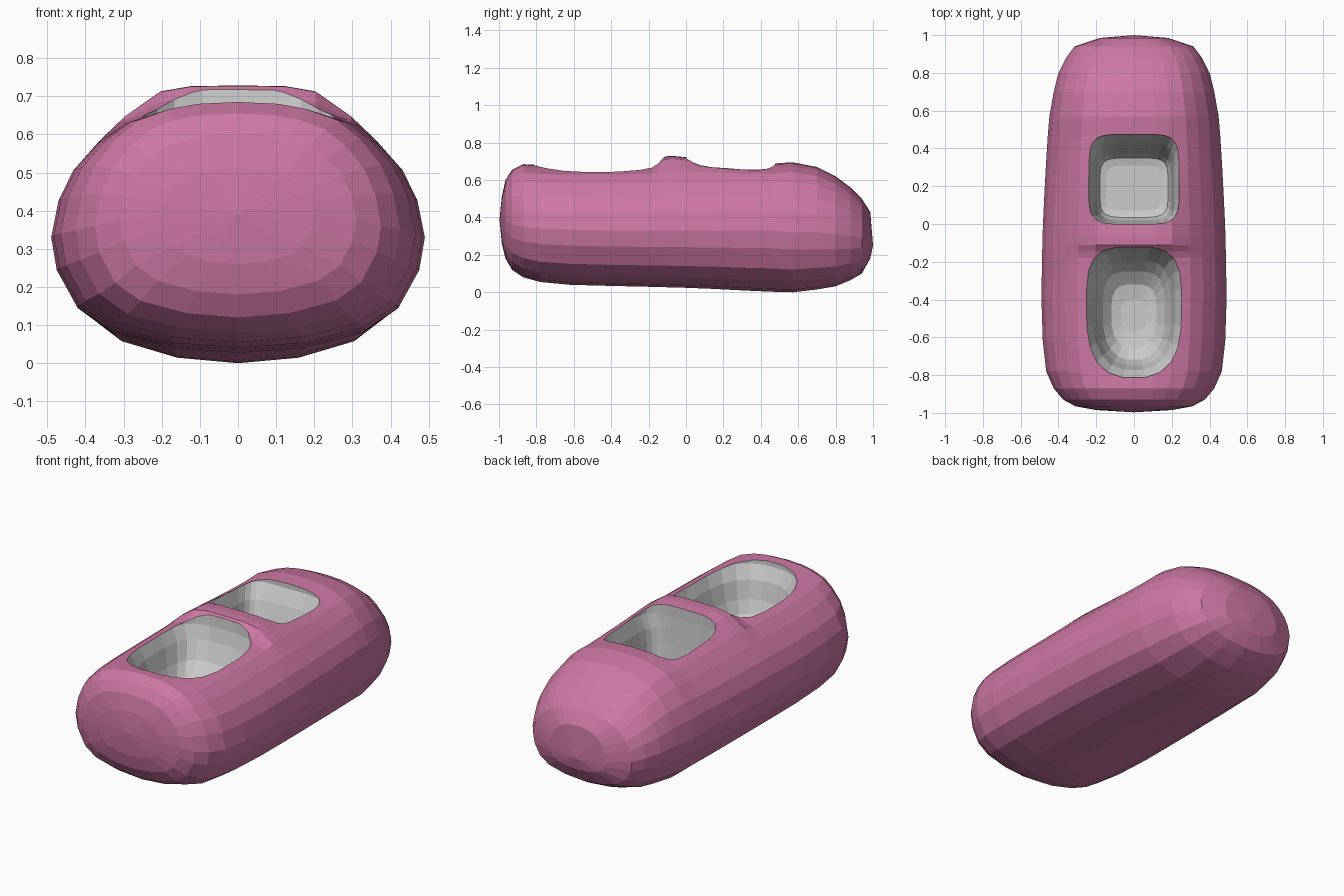
import bpy, bmesh, math

if "Cube" in bpy.data.objects:
    bpy.data.objects.remove(bpy.data.objects["Cube"])


def material(name, rgb):
    m = bpy.data.materials.new(name)
    m.diffuse_color = (*rgb, 1)
    m.use_nodes = True
    m.node_tree.nodes["Principled BSDF"].inputs["Base Color"].default_value = m.diffuse_color
    return m


pink = material("pink shell", (0.61, 0.185, 0.375))
grey = material("grey lining", (0.8, 0.8, 0.8))


def loft(name, rings, mat_index, start=None, end=None):
    """Skin closed rings; ends are fans to a pole, or flat faces."""
    bm = bmesh.new()
    loops = [[bm.verts.new(p) for p in r] for r in rings]
    n = len(loops[0])
    for a, b in zip(loops, loops[1:]):
        for i in range(n):
            bm.faces.new((a[i], a[(i + 1) % n], b[(i + 1) % n], b[i]))
    for loop, pole in ((loops[0], start), (loops[-1], end)):
        if pole:
            v = bm.verts.new(pole)
            for i in range(n):
                bm.faces.new((loop[i], loop[(i + 1) % n], v))
        else:
            bm.faces.new(loop)
    bmesh.ops.recalc_face_normals(bm, faces=bm.faces)
    for f in bm.faces:
        f.material_index = mat_index
    me = bpy.data.meshes.new(name)
    bm.to_mesh(me)
    bm.free()
    me.materials.append(pink)
    me.materials.append(grey)
    ob = bpy.data.objects.new(name, me)
    bpy.context.collection.objects.link(ob)
    return ob


# Half cross-section of the shell, bottom to top: (x, z), -1..1
half = [(0, -1), (.355, -.955), (.68, -.82), (.86, -.62), (.97, -.29), (1, 0),
        (.96, .28), (.88, .51), (.745, .72), (.61, .86), (.42, .945), (.25, .985), (0, 1)]
profile = half + [(-x, z) for x, z in half[-2:0:-1]]

# Stations along the shell: y, half width, bottom, middle, top, raised lip
stations = [
    (-.985, .20, .26, .39, .51, 0), (-.965, .31, .18, .38, .60, 0),
    (-.93, .375, .12, .36, .655, 0), (-.87, .425, .08, .35, .685, 0),
    (-.78, .465, .055, .34, .68, 0), (-.62, .483, .04, .335, .677, 0),
    (-.40, .49, .034, .33, .677, 0), (-.18, .487, .029, .33, .682, .006),
    (-.145, .486, .028, .33, .684, .018), (-.11, .485, .027, .33, .685, .042),
    (-.06, .484, .026, .33, .685, .043), (0, .482, .024, .33, .684, .038),
    (.15, .475, .018, .33, .682, .024), (.30, .467, .010, .33, .680, .014),
    (.46, .457, .003, .33, .682, .006), (.57, .448, 0, .32, .695, 0),
    (.70, .425, .015, .32, .67, 0), (.80, .40, .032, .31, .62, 0),
    (.88, .36, .065, .30, .56, 0), (.94, .315, .10, .29, .50, 0),
    (.985, .18, .18, .27, .43, 0)]


def section(y, w, lo, mid, hi, lip):
    pts = []
    for u, v in profile:
        z = mid + v * ((hi - mid) if v > 0 else (mid - lo))
        if v > .93:
            z += lip * (1.1 if v < .99 else 1)
        elif v > .8:
            z += lip * .3
        pts.append((u * w, y, z))
    return pts


shell = loft("shell", [section(*s) for s in stations], 0, (0, -.997, .39), (0, 1, .25))


def hollow(name, levels, n, front_power, back_power):
    """Cutter from rounded rings: z, half x, front y, back y."""
    rings = []
    for z, hx, y0, y1 in levels:
        ring = []
        for i in range(n):
            a = 2 * math.pi * (i + .5) / n
            c, s = math.cos(a), math.sin(a)
            e = 2 / (back_power if s > 0 else front_power)
            ring.append((hx * math.copysign(abs(c) ** e, c),
                         (y0 + y1) / 2 + (y1 - y0) / 2 * math.copysign(abs(s) ** e, s), z))
        rings.append(ring)
    return loft(name, rings, 1)


# Bowl-like front seat well with a chamfered rim, and squarer rear well
front_well = hollow("front_well_cutter", [
    (.345, .07, -.57, -.40), (.36, .12, -.66, -.32), (.41, .165, -.72, -.25),
    (.48, .195, -.75, -.19), (.58, .222, -.775, -.145), (.655, .258, -.815, -.125),
    (.75, .26, -.82, -.118), (.90, .262, -.825, -.115)], 20, 2.5, 3.6)
rear_well = hollow("rear_well_cutter", [
    (.35, .15, .07, .31), (.36, .18, .035, .35), (.40, .195, .02, .37),
    (.50, .205, .01, .40), (.58, .215, .005, .43), (.66, .24, 0, .475),
    (.90, .245, -.005, .48)], 24, 5, 5)

for cutter in (front_well, rear_well):
    mod = shell.modifiers.new(cutter.name, "BOOLEAN")
    mod.operation = "DIFFERENCE"
    mod.solver = "EXACT"
    mod.object = cutter
    bpy.context.view_layer.objects.active = shell
    bpy.ops.object.modifier_apply(modifier=mod.name)
    bpy.data.objects.remove(cutter)
